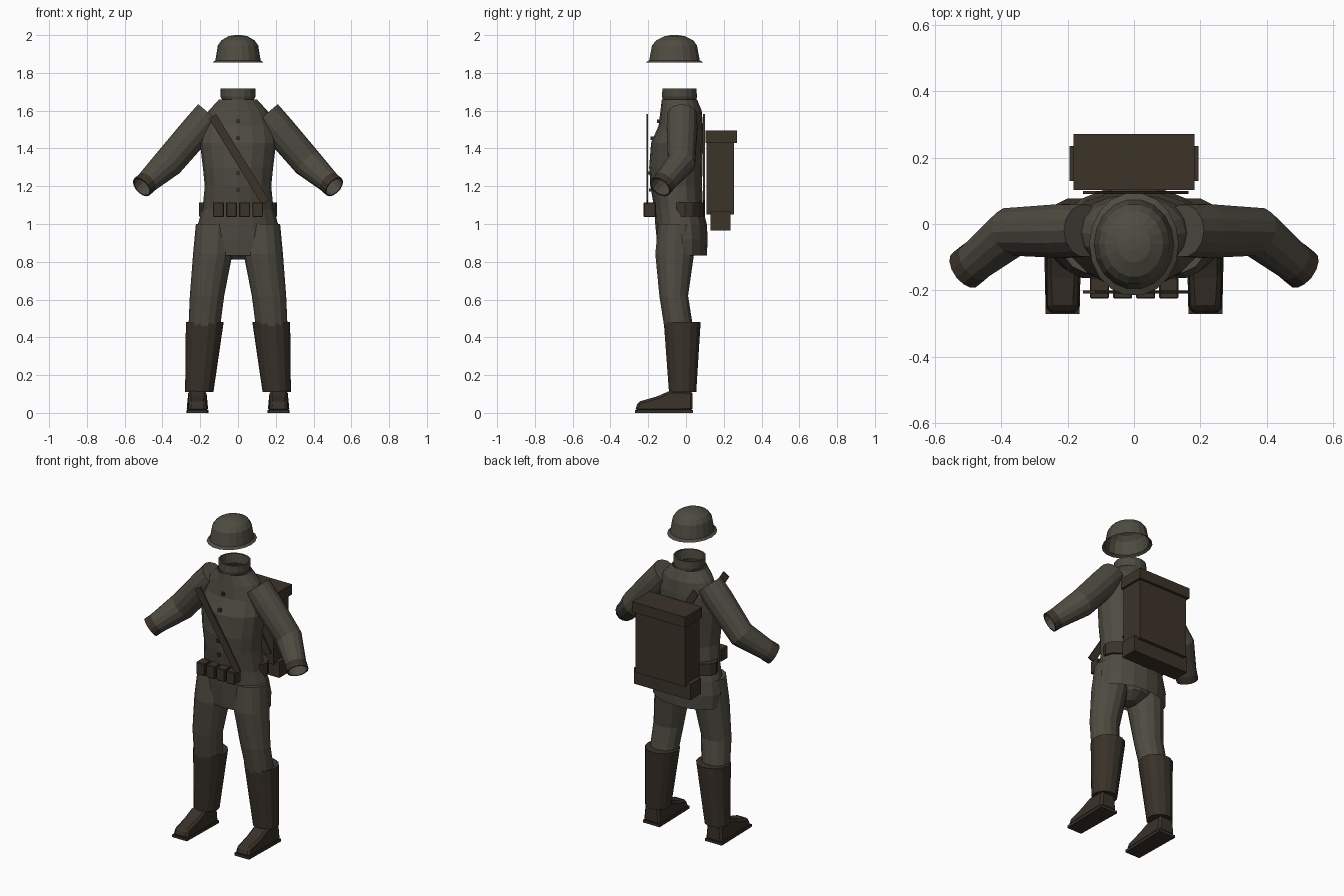
import bpy, bmesh, math
from mathutils import Vector, Matrix

cube = bpy.data.objects.get("Cube")
if cube:
    bpy.data.objects.remove(cube, do_unlink=True)


def material(name, rgb):
    m = bpy.data.materials.new(name)
    m.use_nodes = True
    m.diffuse_color = (*rgb, 1)
    m.node_tree.nodes["Principled BSDF"].inputs["Base Color"].default_value = (*rgb, 1)
    return m


CLOTH = material("field_grey_cloth", (0.075, 0.070, 0.052))
STEEL = material("helmet_grey", (0.077, 0.073, 0.053))
LEATHER = material("brown_leather", (0.045, 0.033, 0.022))
BOOT = material("dark_boot_leather", (0.040, 0.031, 0.022))


def finish(name, bm, mat):
    bmesh.ops.recalc_face_normals(bm, faces=bm.faces)
    mesh = bpy.data.meshes.new(name)
    bm.to_mesh(mesh)
    bm.free()
    mesh.materials.append(mat)
    obj = bpy.data.objects.new(name, mesh)
    bpy.context.collection.objects.link(obj)
    return obj


def loft(name, rings, mat, sides=16, start=False, end=False, flip=1):
    """Skin elliptical rings given as (centre, x radius, y radius, normal)."""
    bm = bmesh.new()
    loops = []
    for centre, rx, ry, normal in rings:
        n = Vector(normal).normalized()
        u = Vector((0, 1, 0))
        u = (u - n * u.dot(n)).normalized()
        v = u.cross(n)
        loop = []
        for i in range(sides):
            a = math.tau * i / sides
            p = Vector(centre) + v * rx * math.cos(a) + u * ry * math.sin(a)
            loop.append(bm.verts.new((p.x * flip, p.y, p.z)))
        loops.append(loop)
    for a, b in zip(loops, loops[1:]):
        for i in range(sides):
            j = (i + 1) % sides
            bm.faces.new((a[i], a[j], b[j], b[i]))
    if start:
        bm.faces.new(loops[0])
    if end:
        bm.faces.new(loops[-1])
    return finish(name, bm, mat)


def upright(profile):
    """Rings from (z, x radius, front y, back y)."""
    return [((0, (f + b) / 2, z), rx, (b - f) / 2, (0, 0, 1)) for z, rx, f, b in profile]


def box(name, low, high, mat, bevel=0, turn=0):
    low, high = Vector(low), Vector(high)
    size = high - low
    bm = bmesh.new()
    bmesh.ops.create_cube(bm, size=1)
    bmesh.ops.scale(bm, vec=size, verts=bm.verts)
    if bevel:
        bmesh.ops.bevel(bm, geom=bm.edges[:], offset=bevel, segments=1, affect='EDGES')
    bmesh.ops.transform(bm, matrix=Matrix.Translation((low + high) / 2) @ Matrix.Rotation(turn, 4, 'Y'),
                        verts=bm.verts)
    return finish(name, bm, mat)


# Helmet: flared brim and a low dome, open below
loft("helmet", upright([
    (1.855, 0.135, -0.217, 0.095), (1.866, 0.120, -0.197, 0.075),
    (1.945, 0.107, -0.182, 0.060), (1.972, 0.088, -0.160, 0.040),
    (1.994, 0.050, -0.115, -0.005), (2.0, 0.018, -0.080, -0.040)]), STEEL, 18, end=True)

# Tunic with skirt, and open collar
loft("tunic", upright([
    (0.832, 0.222, -0.145, 0.110), (0.92, 0.226, -0.155, 0.115),
    (1.00, 0.212, -0.163, 0.110), (1.08, 0.188, -0.168, 0.090),
    (1.20, 0.176, -0.188, 0.085), (1.30, 0.186, -0.195, 0.087),
    (1.43, 0.202, -0.185, 0.090), (1.52, 0.190, -0.145, 0.090),
    (1.60, 0.155, -0.135, 0.083), (1.66, 0.100, -0.128, 0.058)]), CLOTH, 16)
loft("collar", upright([(1.655, 0.082, -0.122, 0.055), (1.675, 0.092, -0.127, 0.058),
                        (1.718, 0.094, -0.125, 0.055), (1.718, 0.085, -0.115, 0.045),
                        (1.660, 0.080, -0.110, 0.040)]), CLOTH, 16)
loft("trouser_seat", upright([(0.812, 0.04, -0.09, 0.0), (0.85, 0.09, -0.13, 0.06),
                              (0.95, 0.19, -0.14, 0.09)]), CLOTH, 12, start=True)

# Belt, ammunition pouches and buttons
loft("belt", upright([(1.04, 0.206, -0.11, 0.100), (1.115, 0.206, -0.11, 0.100)]), LEATHER, 16, True, True)
for i in range(4):
    x = -0.104 + i * 0.0695
    box("pouch", (x - 0.029, -0.225, 1.037), (x + 0.029, -0.16, 1.115), LEATHER, 0.004)
for z, y in ((1.545, -0.146), (1.455, -0.180), (1.27, -0.196), (1.18, -0.188)):
    box("button", (-0.009, y - 0.008, z - 0.009), (0.009, y + 0.02, z + 0.009), LEATHER)

# Diagonal shoulder strap, front and back
top, bottom = Vector((-0.135, 1.57)), Vector((0.145, 1.115))
mid, run = (top + bottom) / 2, bottom - top
for name, y in (("front_strap", -0.205), ("back_strap", 0.095)):
    box(name, (mid.x - 0.0225, y - 0.005, mid.y - run.length / 2),
        (mid.x + 0.0225, y + 0.005, mid.y + run.length / 2), LEATHER, turn=math.atan2(run.x, run.y))

# Backpack: body, overhanging lid and bedroll box
box("pack_body", (-0.17, 0.108, 1.05), (0.17, 0.255, 1.44), LEATHER)
box("pack_lid", (-0.183, 0.102, 1.43), (0.183, 0.271, 1.495), LEATHER)
box("pack_roll", (-0.195, 0.130, 0.965), (0.195, 0.235, 1.065), LEATHER)

# Arms and legs on both sides
shoulder, elbow, wrist = Vector((0.148, -0.02, 1.58)), Vector((0.368, -0.024, 1.325)), Vector((0.508, -0.136, 1.197))
upper, lower = (elbow - shoulder).normalized(), (wrist - elbow).normalized()
up = (0, 0, 1)
for side, s in (("left", 1), ("right", -1)):
    loft(side + "_sleeve", [
        (shoulder, 0.083, 0.080, upper), (shoulder.lerp(elbow, 0.3), 0.084, 0.083, upper),
        (elbow, 0.081, 0.076, upper + lower), (wrist, 0.055, 0.058, lower)], CLOTH, 14, start=True, flip=s)
    loft(side + "_cuff", [
        (wrist - lower * 0.042, 0.060, 0.064, lower), (wrist + lower * 0.002, 0.060, 0.064, lower),
        (wrist + lower * 0.002, 0.053, 0.056, lower)], LEATHER, 14, flip=s)
    loft(side + "_trouser_leg", [
        ((0.125, -0.05, 1.0), 0.098, 0.100, up), ((0.134, -0.060, 0.84), 0.104, 0.105, up),
        ((0.164, -0.065, 0.62), 0.091, 0.078, up), ((0.178, -0.040, 0.46), 0.084, 0.078, up)],
        CLOTH, 14, start=True, flip=s)
    loft(side + "_gaiter", [
        ((0.176, -0.020, 0.48), 0.100, 0.100, up), ((0.205, -0.018, 0.11), 0.075, 0.074, up)],
        BOOT, 14, True, True, flip=s)

    # Boot: extruded side profile, narrower on top and at the toe
    bm = bmesh.new()
    outline = [(0.035, 0.01), (0.035, 0.115), (-0.085, 0.118), (-0.15, 0.088), (-0.255, 0.058), (-0.27, 0.01)]
    face = bm.faces.new([bm.verts.new((-0.058, y, z)) for y, z in outline])
    extruded = bmesh.ops.extrude_face_region(bm, geom=[face])["geom"]
    bmesh.ops.translate(bm, vec=(0.116, 0, 0), verts=[g for g in extruded if isinstance(g, bmesh.types.BMVert)])
    for v in bm.verts:
        v.co.x *= (0.82 if v.co.z > 0.05 else 1) * (0.88 if v.co.y < -0.2 else 1)
    bmesh.ops.bevel(bm, geom=bm.edges[:], offset=0.012, segments=1, affect='EDGES')
    bmesh.ops.translate(bm, vec=(0.215 * s, 0, 0), verts=bm.verts)
    finish(side + "_boot", bm, BOOT)

    # Sole
    bm = bmesh.new()
    bmesh.ops.create_cube(bm, size=1)
    bmesh.ops.scale(bm, vec=(0.116, 0.307, 0.016), verts=bm.verts)
    for v in bm.verts:
        if v.co.y < 0:
            v.co.x *= 0.88
    bmesh.ops.translate(bm, vec=(0.215 * s, -0.1175, 0.008), verts=bm.verts)
    finish(side + "_sole", bm, BOOT)
